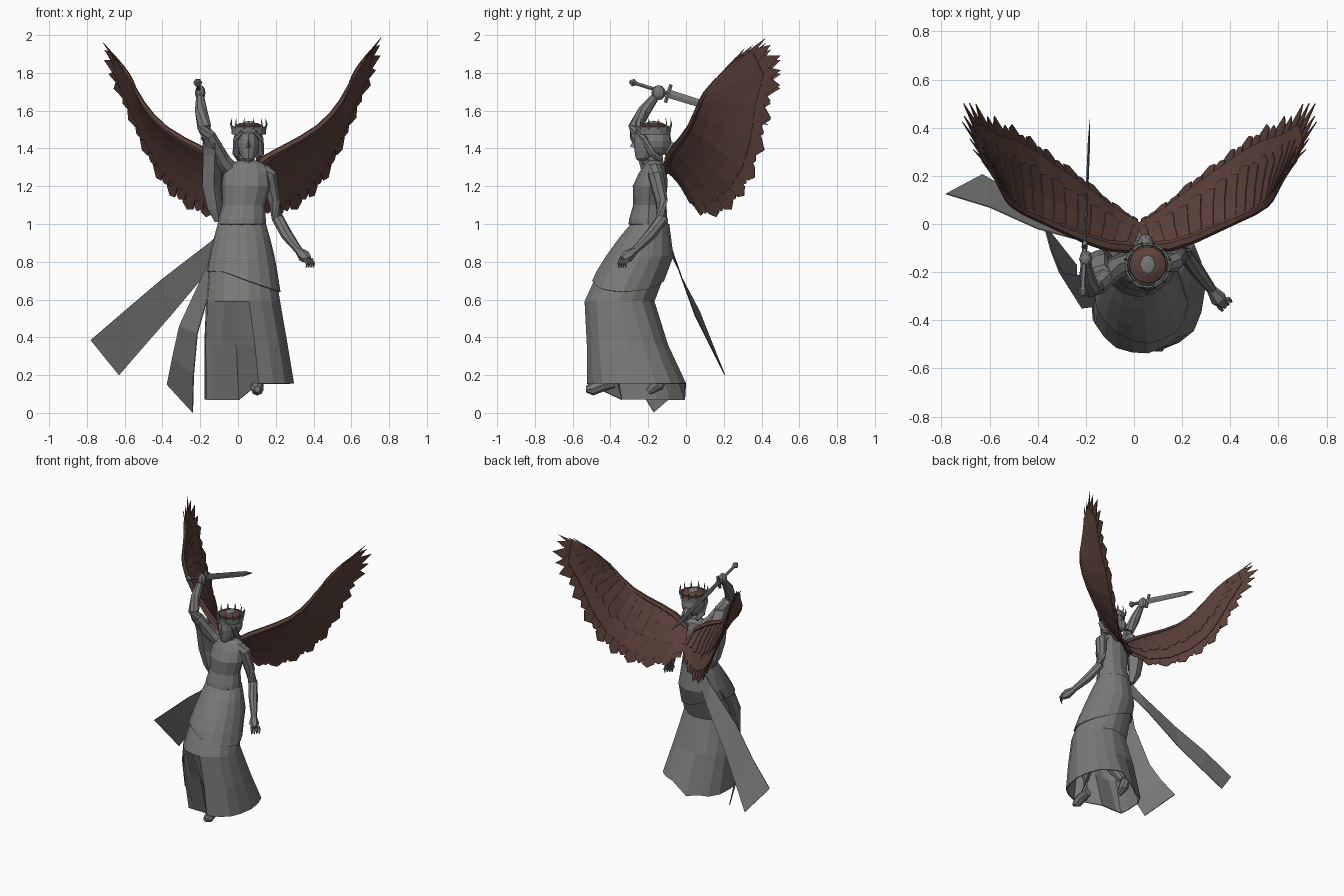
import bpy, bmesh, math
from mathutils import Vector, Matrix

if "Cube" in bpy.data.objects:
    bpy.data.objects.remove(bpy.data.objects["Cube"])


def material(name, c):
    m = bpy.data.materials.new(name)
    m.diffuse_color = (*c, 1)
    m.use_nodes = True
    m.node_tree.nodes["Principled BSDF"].inputs["Base Color"].default_value = m.diffuse_color
    return m


STONE = material("grey stone", (0.19, 0.19, 0.185))
BROWN = material("dark brown", (0.11, 0.055, 0.043))


def mesh(name, verts, faces, mat=STONE, thick=0):
    me = bpy.data.meshes.new(name)
    me.from_pydata([tuple(v) for v in verts], [], faces)
    ob = bpy.data.objects.new(name, me)
    bpy.context.collection.objects.link(ob)
    me.materials.append(mat)
    bm = bmesh.new()
    bm.from_mesh(me)
    bmesh.ops.recalc_face_normals(bm, faces=bm.faces)
    bm.to_mesh(me)
    bm.free()
    if thick:
        s = ob.modifiers.new("thickness", 'SOLIDIFY')
        s.thickness, s.offset = thick, 0
    return ob


def loft(name, rings, mat=STONE, caps=True, thick=0):
    n = len(rings[0])
    faces = [(k * n + i, k * n + (i + 1) % n, (k + 1) * n + (i + 1) % n, (k + 1) * n + i)
             for k in range(len(rings) - 1) for i in range(n)]
    if caps:
        faces += [tuple(range(n))[::-1], tuple(range((len(rings) - 1) * n, len(rings) * n))]
    return mesh(name, [v for r in rings for v in r], faces, mat, thick)


def ellipse(z, cx, cy, rx, ry, n=12, fold=0, square=1):
    def f(c):
        return math.copysign(abs(c) ** square, c)
    return [Vector((cx + rx * (1 - fold * (i % 2)) * f(math.cos(math.tau * i / n)),
                    cy + ry * (1 - fold * (i % 2)) * f(math.sin(math.tau * i / n)), z)) for i in range(n)]


def tube(name, pts, radii, n=8, mat=STONE):
    pts = [Vector(p) for p in pts]
    rings = []
    for i, p in enumerate(pts):
        d = pts[min(i + 1, len(pts) - 1)] - pts[max(i - 1, 0)]
        q = d.to_track_quat('Z', 'Y')
        rings.append([p + q @ Vector((radii[i] * math.cos(math.tau * k / n),
                                      radii[i] * math.sin(math.tau * k / n), 0)) for k in range(n)])
    return loft(name, rings, mat)


def ball(name, loc, scale, mat=STONE, u=12, v=8):
    bm = bmesh.new()
    bmesh.ops.create_uvsphere(bm, u_segments=u, v_segments=v, radius=1,
                              matrix=Matrix.Translation(loc) @ Matrix.Diagonal((*scale, 1)))
    me = bpy.data.meshes.new(name)
    bm.to_mesh(me)
    bm.free()
    me.materials.append(mat)
    bpy.context.collection.objects.link(bpy.data.objects.new(name, me))


def ribbon(name, left, right):
    n = len(left)
    return mesh(name, left + right, [(i, i + 1, n + i + 1, n + i) for i in range(n - 1)], thick=0.005)


# Skirt: open shell swept forward at the knees, lower panel falling back on one side
skirt = [(1.0, .02, -.19, .115, .09), (.93, .02, -.215, .135, .125), (.83, .02, -.245, .16, .168),
         (.75, .02, -.285, .175, .178), (.59, .025, -.352, .195, .185), (.36, .04, -.31, .22, .215),
         (.12, .058, -.262, .236, .263)]
rings = [ellipse(*r, n=18, fold=.02 if k > 2 else .01, square=.85 if k > 4 else 1) for k, r in enumerate(skirt)]
for v in rings[-1]:
    low = v.x < 0.03
    v.z = 0.07 if low else 0.155
    if low:
        v.y = min(max(v.y, -.34), -.07 if v.x < -.05 else 0)
for v in rings[-2]:
    if v.x < 0.03:
        v.y = max(v.y, -.43)
loft("skirt", rings, caps=False, thick=0.006)

# Shorter over-drape with a slanted lower edge, following the skirt
over = [[Vector(v) for v in ring] for ring in rings[:4]]
last = [a.lerp(b, min(1, max(0, .25 + 2.5 * (a.x - .02)))) for a, b in zip(rings[3], rings[4])]
over.append(last)
for r in over:
    c = sum(r, Vector()) / len(r)
    for v in r:
        v += Vector((v.x - c.x, v.y - c.y, 0)).normalized() * .01
loft("over_drape", over, caps=False, thick=0.006)

# Torso with bloused waist
loft("torso", [ellipse(*r) for r in [
    (.985, .02, -.19, .112, .088), (1.0, .02, -.2, .128, .105), (1.03, .022, -.2, .125, .1),
    (1.1, .03, -.195, .112, .085), (1.2, .043, -.19, .128, .092), (1.27, .045, -.175, .122, .075),
    (1.315, .045, -.165, .105, .055), (1.335, .05, -.165, .05, .035)]])
tube("neck", [(.05, -.165, 1.31), (.055, -.19, 1.39)], [.038, .034])

# Head, hair, bun
loft("face", [ellipse(*r) for r in [
    (1.335, .055, -.235, .018, .02), (1.35, .055, -.225, .037, .042), (1.39, .055, -.205, .053, .068),
    (1.43, .055, -.195, .06, .082), (1.48, .055, -.19, .06, .082), (1.52, .055, -.18, .04, .055)]])
mesh("nose", [(.055, -.275, 1.45), (.043, -.27, 1.405), (.067, -.27, 1.405), (.055, -.297, 1.408)],
     [(0, 1, 3), (0, 3, 2), (1, 2, 3)])
ball("hair", (.055, -.165, 1.44), (.08, .088, .088))
ball("hair_bun", (.048, -.08, 1.39), (.035, .04, .045), u=8, v=6)
for s in (-1, 1):
    tube("hair_side", [(.055 + s * .03, -.255, 1.49), (.055 + s * .064, -.22, 1.45),
                       (.055 + s * .064, -.18, 1.37), (.055 + s * .05, -.13, 1.34)], [.012, .018, .02, .012], 6)

# Crown: band with curved points, brown lining
loft("crown_band", [ellipse(z, .057, -.172, r, r, 16) for z, r in ((1.475, .086), (1.515, .09))],
     caps=False, thick=0.008)
loft("crown_lining", [ellipse(z, .057, -.17, r, r, 16) for z, r in ((1.475, .078), (1.52, .076), (1.535, .045))],
     BROWN)
ball("crown_top", (.057, -.17, 1.533), (.036, .045, .012), u=8, v=4)
for i in range(12):
    a = math.tau * (i + .5) / 12
    tube("crown_point", [(.057 + r * math.cos(a), -.172 + r * math.sin(a), z)
                         for r, z in ((.09, 1.505), (.098, 1.53), (.092, 1.56))], [.007, .005, .001], 4)

# Arms and hands
tube("raised_arm", [(-.04, -.165, 1.29), (-.09, -.19, 1.34), (-.16, -.26, 1.47), (-.178, -.27, 1.51),
                    (-.195, -.22, 1.6), (-.2, -.165, 1.67)], [.045, .048, .04, .037, .034, .022])
ball("raised_hand", (-.2, -.145, 1.695), (.028, .038, .04), u=8, v=6)
tube("lowered_arm", [(.13, -.165, 1.29), (.165, -.16, 1.26), (.19, -.13, 1.12), (.21, -.125, 1.03),
                     (.26, -.19, .94), (.325, -.275, .855)], [.04, .042, .034, .032, .031, .02])
tube("lowered_hand", [(.32, -.27, .86), (.35, -.31, .83), (.372, -.335, .81)], [.02, .034, .022], 6)
for k in range(4):
    p = Vector((.352 + .012 * k, -.345 + .012 * k, .815))
    tube("finger", [p, p + Vector((.014, -.012, -.025)), p + Vector((.01, -.01, -.045))], [.009, .008, .005], 5)

# Draped sleeve hanging from the raised arm
loft("sleeve", [ellipse(*r, n=10, fold=.15) for r in [
    (1.43, -.14, -.225, .055, .06), (1.36, -.14, -.19, .055, .07), (1.2, -.145, -.16, .055, .06),
    (1.08, -.125, -.15, .045, .045), (1.01, -.105, -.15, .02, .02)]])

# Sword held back over the shoulder
a, b = Vector((-.213, -.285, 1.75)), Vector((-.183, .435, 1.525))
axis = (b - a).normalized()
up = Vector((1, 0, 0)).cross(axis).normalized()
side = axis.cross(up)
tube("sword_grip", [a, a + axis * .2], [.011, .011], 6)
tube("sword_pommel", [a - axis * .015, a + axis * .005, a + axis * .025], [.008, .024, .01], 6)
g = a + axis * .2
tube("sword_guard", [g - up * .05, g, g + up * .05], [.01, .013, .01], 6)
loft("sword_blade", [[a + axis * d + up * w, a + axis * d + side * t, a + axis * d - up * w, a + axis * d - side * t]
                     for d, w, t in ((.2, .022, .006), (.66, .018, .005), (.755, .001, .001))])

# Legs and feet below the skirt
tube("front_leg", [(.07, -.24, .85), (.1, -.42, .6), (.1, -.4, .35), (.1, -.41, .17)], [.07, .06, .05, .03])
tube("front_foot", [(.1, -.38, .16), (.1, -.44, .15), (.102, -.5, .125), (.102, -.53, .125)], [.028, .036, .034, .016])
tube("back_leg", [(-.03, -.23, .85), (-.05, -.4, .57), (-.04, -.27, .36), (-.03, -.15, .2)], [.07, .06, .05, .03])
tube("back_foot", [(-.03, -.12, .2), (-.03, -.15, .15), (-.03, -.2, .11)], [.03, .036, .018])

# Blown sash ends
ribbon("long_sash", [(-.07, -.11, .98), (-.14, -.09, .91), (-.4, -.02, .71), (-.6, .07, .54), (-.78, .125, .385)],
       [(-.04, -.1, .88), (-.15, -.04, .76), (-.36, .05, .51), (-.5, .13, .35), (-.63, .205, .2)])
ribbon("short_sash", [(-.1, -.17, .92), (-.19, -.22, .72), (-.31, -.2, .46), (-.345, -.11, .3), (-.375, 0, .15)],
       [(-.08, -.27, .86), (-.14, -.34, .68), (-.215, -.35, .42), (-.235, -.29, .2), (-.24, -.17, .003)])

# Wings: surface spanned between a leading edge and the line of feather tips
LEAD = [(.06, -.1, 1.28), (.16, -.09, 1.35), (.25, -.06, 1.4), (.34, -.02, 1.45), (.43, .02, 1.51),
        (.5, .05, 1.58), (.55, .08, 1.65), (.57, .1, 1.69), (.59, .13, 1.73), (.605, .16, 1.77)]
TIPS = [(.03, .02, 1.11), (.13, .09, 1.03), (.26, .2, 1.04), (.38, .29, 1.12), (.47, .36, 1.23),
        (.56, .42, 1.41), (.65, .46, 1.62), (.745, .53, 1.83), (.768, .45, 2.0), (.715, .31, 1.93)]


def along(pts, t):
    t = min(max(t, 0), 1) * (len(pts) - 1)
    i = min(int(t), len(pts) - 2)
    return Vector(pts[i]).lerp(Vector(pts[i + 1]), t - i)


DORSAL = Vector((-.29, .15, .2)).normalized()


def wing_point(t, u, lift=0):
    camber = (.1 - .07 * t) * u * (1 - u)
    return along(LEAD, t).lerp(along(TIPS, t), u) + DORSAL * (lift + camber)


def feathers(name, count, u0, u1, lift, flip):
    verts, faces = [], []
    for i in range(count):
        t = i / (count - 1)
        d = .66 / count
        long = u1 * (.94 if i % 2 else 1)
        shoulder = u0 + (long - u0) * (.9 - .85 * max(0, t - .5))
        mid = (u0 + shoulder) / 2
        k = len(verts)
        for s in (-1, 1):
            verts += [wing_point(t + s * d, u, lift + s * .003) for u in (u0, mid, shoulder)]
        verts.append(wing_point(t, long, lift))
        faces += [(k, k + 1, k + 4, k + 3), (k + 1, k + 2, k + 5, k + 4), (k + 2, k + 6, k + 5)]
    mesh(name, [flip(v) for v in verts], faces, BROWN, .004)


for label, flip in (("left", lambda v: v), ("right", lambda v: Vector((.045 - v.x, v.y, v.z - .04 * max(0, v.z - 1.3))))):
    cols, rows = 19, 5
    mesh(label + "_wing_web",
         [flip(wing_point(i / (cols - 1), j / (rows - 1) * (.8 - .3 * max(0, i / (cols - 1) - .5))))
          for i in range(cols) for j in range(rows)],
         [(i * rows + j, i * rows + j + 1, (i + 1) * rows + j + 1, (i + 1) * rows + j)
          for i in range(cols - 1) for j in range(rows - 1)], BROWN, .014)
    feathers(label + "_long_feathers", 23, .4, 1, 0, flip)
    feathers(label + "_upper_coverts", 18, .03, .6, .008, flip)
    tube(label + "_wing_arm", [flip(Vector(p) + DORSAL * .002) for p in LEAD],
         [.024, .024, .022, .02, .018, .016, .014, .012, .009, .005], 6, BROWN)
